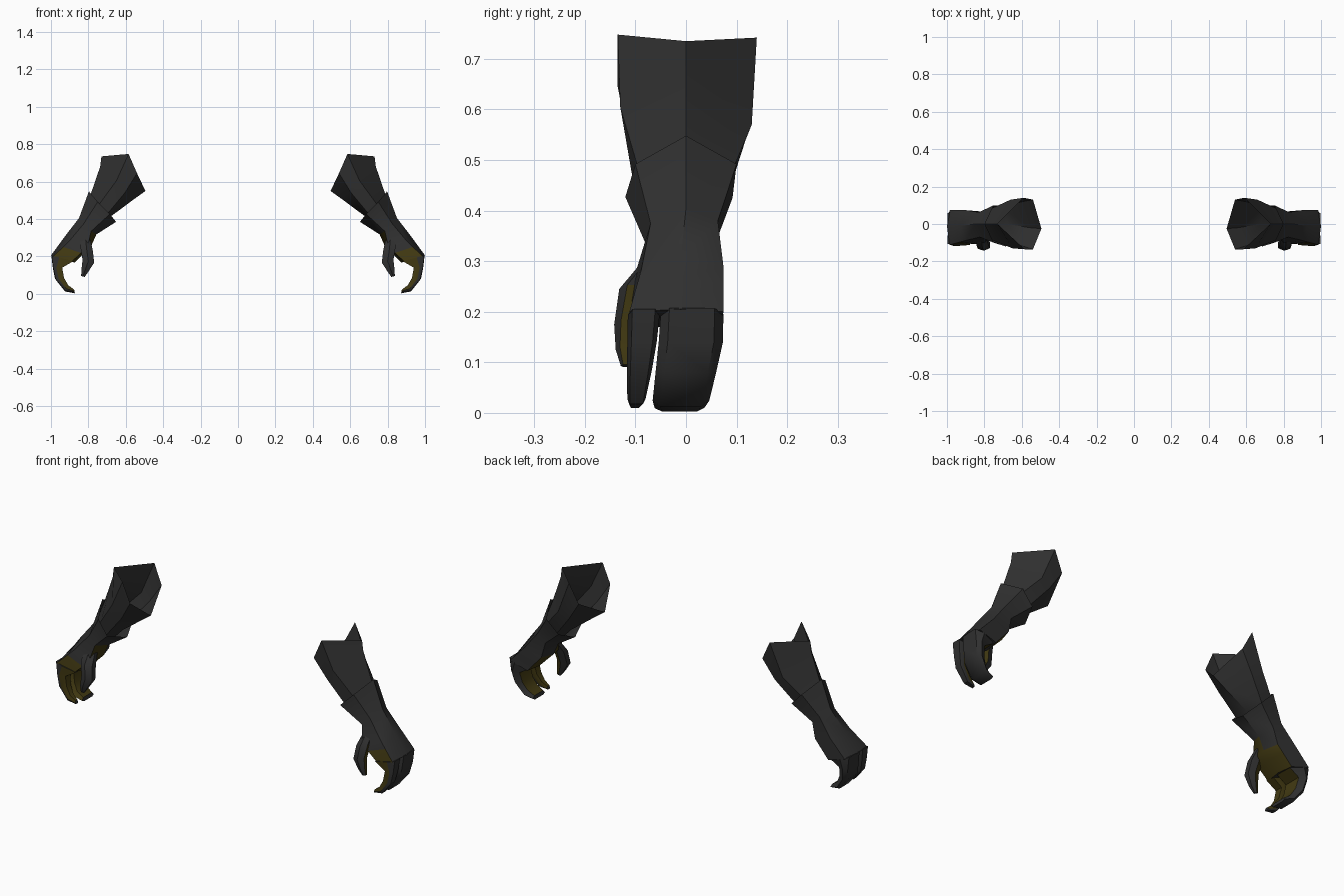
import bpy, bmesh, math
from mathutils import Vector

if "Cube" in bpy.data.objects:
    bpy.data.objects.remove(bpy.data.objects["Cube"])


def material(name, rgb):
    m = bpy.data.materials.new(name)
    m.diffuse_color = (*rgb, 1)
    m.use_nodes = True
    m.node_tree.nodes["Principled BSDF"].inputs["Base Color"].default_value = m.diffuse_color
    return m


DARK = material("charcoal leather", (0.03, 0.03, 0.03))
PALM = material("dark mustard lining", (0.055, 0.042, 0.006))


def loft(name, rings, lined=lambda i, j: False, cap_start=False, cap_end=False):
    """Skin a list of equal rings and mirror the part to the other arm."""
    bm = bmesh.new()
    vs = [[bm.verts.new(p) for p in r] for r in rings]
    n = len(vs[0])
    for i in range(len(vs) - 1):
        for j in range(n):
            k = (j + 1) % n
            f = bm.faces.new((vs[i][j], vs[i][k], vs[i + 1][k], vs[i + 1][j]))
            f.material_index = int(lined(i, j))
    if cap_start:
        bm.faces.new(vs[0][::-1])
    if cap_end:
        bm.faces.new(vs[-1])
    bmesh.ops.recalc_face_normals(bm, faces=bm.faces)
    me = bpy.data.meshes.new(name)
    bm.to_mesh(me)
    bm.free()
    me.materials.append(DARK)
    me.materials.append(PALM)
    ob = bpy.data.objects.new(name, me)
    bpy.context.collection.objects.link(ob)
    bpy.ops.object.select_all(action='DESELECT')
    ob.select_set(True)
    bpy.context.view_layer.objects.active = ob
    bpy.ops.object.shade_smooth_by_angle(angle=math.radians(40))
    ob.modifiers.new("other_arm", 'MIRROR').use_mirror_merge = False
    return ob


def mix(a, b, t):
    return [Vector(p).lerp(Vector(q), t) for p, q in zip(a, b)]


# Ring order: outer, front-outer, front-inner, inner, back-inner, back-outer
wrist = [(.85, 0, .405), (.825, -.07, .375), (.785, -.08, .335),
         (.757, -.01, .318), (.785, .06, .34), (.83, .063, .38)]
centre = sum((Vector(p) for p in wrist), Vector()) / 6

# Flared forearm sleeve, open at the elbow
loft("forearm_sleeve", [
    [(.73, 0, .735), (.585, -.135, .748), (.54, -.135, .645),
     (.495, -.025, .55), (.54, .13, .64), (.59, .14, .742)],
    [(.737, 0, .68), (.65, -.13, .605), (.605, -.115, .54),
     (.555, -.02, .507), (.605, .118, .54), (.66, .13, .57)],
    [(.785, 0, .54), (.74, -.094, .482), (.695, -.10, .432),
     (.676, 0, .417), (.695, .083, .432), (.74, .093, .482)],
    [centre.lerp(Vector(p), .85) for p in wrist],
], cap_end=True)

# Glove: pointed rim, wrist, back of the hand and palm
rim = [(.797, 0, .548), (.75, -.1, .492), (.685, -.12, .427),
       (.652, 0, .385), (.685, .092, .425), (.75, .1, .492)]
mid = [(.925, -.01, .308), (.90, -.088, .285), (.805, -.108, .25),
       (.785, -.01, .255), (.805, .066, .26), (.90, .074, .29)]
knuckle = [(1.0, -.01, .205), (.987, -.112, .2), (.89, -.105, .172),
           (.872, -.01, .168), (.885, .07, .17), (.985, .074, .2)]
loft("glove_hand", [rim, wrist, mid, mix(mid, knuckle, .4), knuckle],
     lined=lambda i, j: (i >= 2 and j in (2, 3)) or (i == 1 and j == 2) or (i == 3 and j == 1),
     cap_end=True)


def finger(name, stations, lined_sides):
    """Curled finger: each station is (outer xz, inner xz, front y, back y)."""
    rings = []
    for (ox, oz), (ix, iz), y0, y1 in stations:
        e = (y1 - y0) * .14
        sx, sz = ox + (ix - ox) * .35, oz + (iz - oz) * .35
        rings.append([(ox, y0 + e, oz), (ox, y1 - e, oz), (sx, y1, sz),
                      (ix, y1 - e, iz), (ix, y0 + e, iz), (sx, y0, sz)])
    loft(name, rings, lambda i, j: j in lined_sides, True, True)


# Three joined fingers, then the separate index finger
finger("joined_fingers", [
    ((.998, .207), (.88, .175), -.05, .074),
    ((.99, .14), (.94, .14), -.054, .073),
    ((.978, .08), (.932, .085), -.06, .06),
    ((.925, .013), (.91, .045), -.066, .046),
    ((.872, .003), (.876, .022), -.062, .036)], (3, 4))
finger("index_finger", [
    ((.996, .205), (.88, .175), -.115, -.052),
    ((.988, .14), (.94, .14), -.116, -.058),
    ((.975, .08), (.93, .085), -.117, -.068),
    ((.925, .018), (.908, .046), -.116, -.08),
    ((.877, .01), (.88, .026), -.112, -.09)], (2, 3, 4))

# Thumb, lined on the side facing the fingers
thumb = []
for x, y, z, rx, ry in [(.815, -.065, .295, .03, .025), (.81, -.1, .245, .038, .032),
                        (.8, -.115, .175, .036, .027), (.818, -.122, .125, .022, .017),
                        (.829, -.12, .093, .011, .009)]:
    thumb.append([(x + rx * math.cos(a), y + ry * math.sin(a), z + .25 * rx * math.cos(a))
                  for a in (math.radians(30 + 60 * k) for k in range(6))])
loft("thumb", thumb, lambda i, j: i >= 1 and j in (0, 5), True, True)
